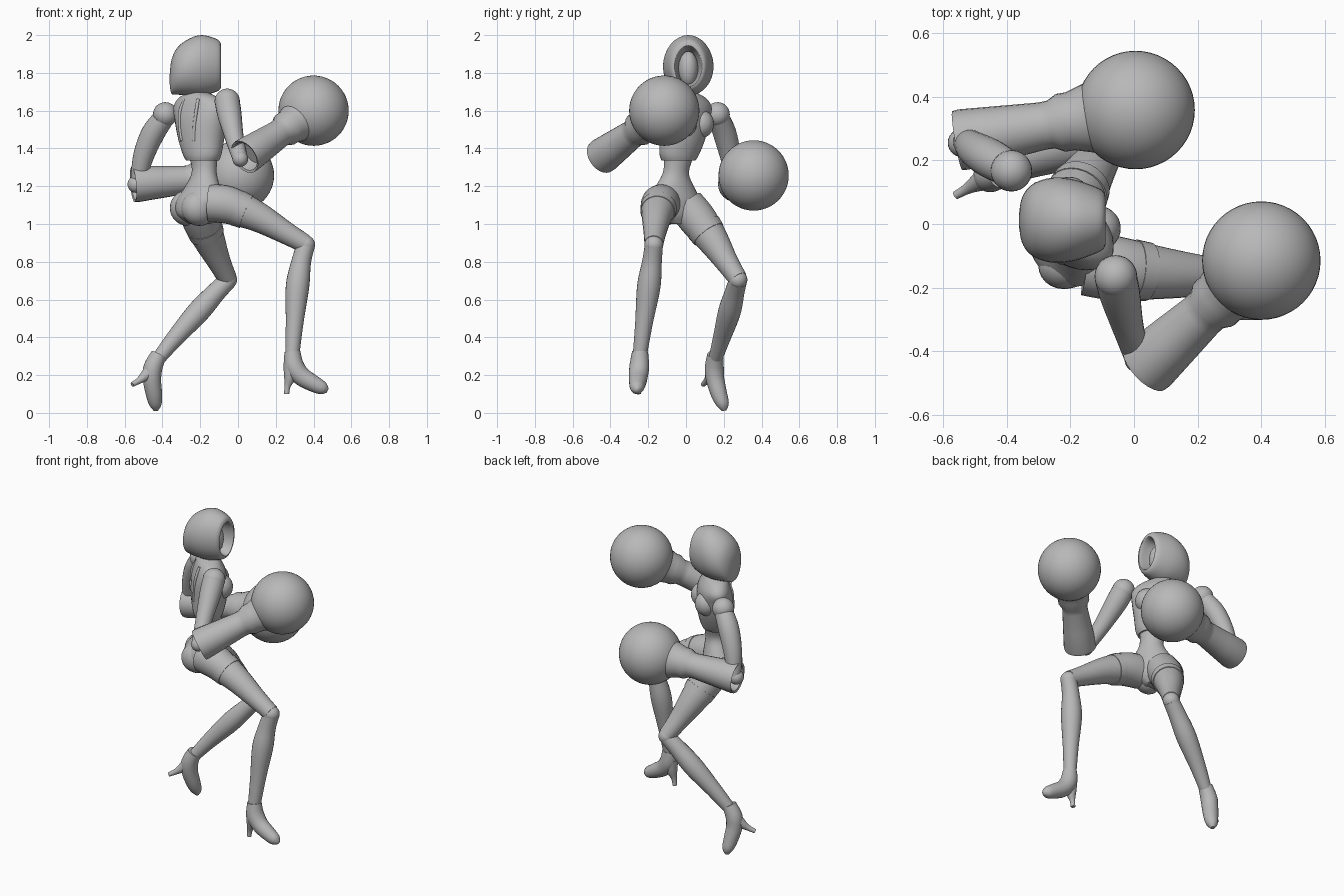
import bpy, bmesh, math
from mathutils import Vector, Matrix

cube = bpy.data.objects.get("Cube")
if cube:
    bpy.data.objects.remove(cube, do_unlink=True)

grey = bpy.data.materials.new("plain_grey")
grey.use_nodes = True
grey.diffuse_color = (0.48, 0.48, 0.48, 1)
grey.node_tree.nodes["Principled BSDF"].inputs["Base Color"].default_value = grey.diffuse_color


def finish(name, bm, angle=50):
    bmesh.ops.recalc_face_normals(bm, faces=bm.faces)
    mesh = bpy.data.meshes.new(name)
    bm.to_mesh(mesh)
    bm.free()
    mesh.materials.append(grey)
    ob = bpy.data.objects.new(name, mesh)
    bpy.context.collection.objects.link(ob)
    bpy.ops.object.select_all(action='DESELECT')
    ob.select_set(True)
    bpy.context.view_layer.objects.active = ob
    bpy.ops.object.shade_smooth_by_angle(angle=math.radians(angle))
    return ob


def smooth_rows(rows, steps=5):
    """Run a Catmull-Rom curve through rows of numbers."""
    out = []
    for i in range(len(rows) - 1):
        a, b, c, d = (Vector(rows[min(max(k, 0), len(rows) - 1)]) for k in range(i - 1, i + 3))
        for s in range(steps):
            t = s / steps
            out.append(b + (c - a) * t / 2 + (2 * a - 5 * b + 4 * c - d) * t * t / 2
                       + (3 * b - a - 3 * c + d) * t ** 3 / 2)
    return out + [Vector(rows[-1])]


def loft(name, rings, sides=24):
    """Skin a list of (centre, u, v) ellipses and cap both ends."""
    bm = bmesh.new()
    loops = []
    for c, u, v in rings:
        loops.append([bm.verts.new(c + u * math.cos(a) + v * math.sin(a))
                      for a in (2 * math.pi * k / sides for k in range(sides))])
    for p, q in zip(loops, loops[1:]):
        for k in range(sides):
            j = (k + 1) % sides
            bm.faces.new((p[k], p[j], q[j], q[k]))
    bm.faces.new(loops[0])
    bm.faces.new(loops[-1])
    return finish(name, bm)


def tube(name, rows):
    """Round limb through points of x, y, z, radius."""
    pts = smooth_rows([Vector(r) for r in rows])
    axis = pts[-1].xyz - pts[0].xyz
    ref = Vector((0, 1, 0)) if abs(axis.y) < axis.length * 0.7 else Vector((1, 0, 0))
    rings = []
    for i, p in enumerate(pts):
        t = pts[min(i + 1, len(pts) - 1)].xyz - pts[max(i - 1, 0)].xyz
        u = t.cross(ref).normalized()
        v = t.cross(u).normalized()
        rings.append((p.xyz, u * p.w, v * p.w))
    return loft(name, rings)


def body(name, rows):
    """Upright trunk from rows of z, x, y, half width, half depth, facing."""
    rings = []
    for z, x, y, w, d, yaw in smooth_rows(rows):
        a = math.radians(yaw)
        rings.append((Vector((x, y, z)), Vector((math.cos(a), math.sin(a), 0)) * d,
                      Vector((-math.sin(a), math.cos(a), 0)) * w))
    return loft(name, rings, 32)


def ball(name, centre, radii, yaw=0, detail=24):
    bm = bmesh.new()
    bmesh.ops.create_uvsphere(bm, u_segments=2 * detail, v_segments=detail, radius=1)
    bm.transform(Matrix.Translation(centre) @ Matrix.Rotation(math.radians(yaw), 4, 'Z')
                 @ Matrix.Diagonal((*radii, 1)))
    return finish(name, bm)


# Pelvis, waist and neck
body("pelvis_and_waist", [
    (1.00, -.20, -.05, .05, .06, 30), (1.05, -.215, -.06, .12, .105, 30),
    (1.12, -.21, -.06, .145, .11, 32), (1.19, -.19, -.06, .115, .085, 34),
    (1.26, -.18, -.055, .075, .065, 36), (1.32, -.18, -.045, .075, .065, 38),
    (1.40, -.19, -.03, .10, .08, 42)])
tube("neck", [(-.21, 0, 1.62, .06), (-.205, 0, 1.70, .045), (-.19, .01, 1.80, .045)])

# Ribcage with bodice edge
body("bodice", [
    (1.335, -.187, -.04, .095, .08, 40), (1.37, -.19, -.035, .115, .092, 42),
    (1.45, -.195, -.02, .137, .105, 45), (1.55, -.20, -.01, .16, .105, 45),
    (1.62, -.205, 0, .17, .092, 45), (1.67, -.21, 0, .125, .07, 45),
    (1.695, -.208, 0, .055, .05, 45)])
front = Vector((1, 1, 0)).normalized()
left = Vector((-1, 1, 0)).normalized()
for side, label in ((1, "left"), (-1, "right")):
    ball(label + "_bust", Vector((-.2, -.01, 1.53)) + front * .06 + left * side * .065,
         (.07, .07, .075), detail=14)
    ball(label + "_buttock", (-.235 + side * -.03, -.055 + side * .06, 1.085),
         (.1, .085, .095), 32, 14)

# Harness straps across the back
for side, label in ((1, "left"), (-1, "right")):
    strap = []
    for z, out, wide in ((1.66, .066, .05), (1.60, .090, .06), (1.52, .098, .055), (1.44, .092, .045)):
        c = Vector((-.2, -.01 if z > 1.5 else -.02, z)) - front * out + left * side * wide
        strap.append((*c, .009))
    tube(label + "_back_strap", strap)

# Hood: rings from the inner lining, over the rim, to the closed back
hood_rows = [(-.20, .012, 1.83, .045, .085), (-.15, .012, 1.835, .058, .095),
             (-.10, .012, 1.835, .068, .105), (-.09, .012, 1.837, .078, .113),
             (-.11, .012, 1.84, .10, .138), (-.19, .012, 1.84, .128, .16),
             (-.26, .012, 1.83, .133, .15), (-.32, .012, 1.81, .112, .125),
             (-.352, .012, 1.78, .07, .09), (-.362, .012, 1.765, .01, .02)]
loft("hood", [(Vector((x, y, z)), Vector((0, ry, 0)), Vector((0, 0, rz)))
              for x, y, z, ry, rz in smooth_rows(hood_rows)], 32)
ball("face", (-.18, .012, 1.82), (.06, .052, .095), detail=16)

# Arms
tube("right_upper_arm", [(-.057, -.165, 1.65, .066), (-.045, -.22, 1.58, .064),
                         (-.02, -.32, 1.46, .05), (.01, -.42, 1.35, .04)])
tube("left_upper_arm", [(-.39, .172, 1.565, .055), (-.45, .205, 1.48, .062),
                        (-.50, .235, 1.36, .055), (-.53, .262, 1.22, .04)])
ball("right_shoulder", (-.057, -.165, 1.65), (.067,) * 3, detail=14)
ball("left_shoulder", (-.385, .167, 1.58), (.065,) * 3, detail=14)
ball("right_elbow", (.012, -.425, 1.345), (.042,) * 3, detail=12)
ball("left_elbow", (-.54, .255, 1.21), (.045,) * 3, detail=12)

# Flared gauntlets and round gloves; the first rows make the open sleeve end
sleeve = ((.07, .07), (.005, .082), (0, .094), (.02, .096), (.14, .086), (.27, .075),
          (.30, .076), (.33, .092), (.36, .092), (.42, .11))
for label, start, end in (("right", (.035, -.45, 1.355), (.40, -.115, 1.60)),
                          ("left", (-.555, .262, 1.21), (.005, .358, 1.257))):
    a, b = Vector(start), Vector(end)
    d = (b - a).normalized()
    u = d.orthogonal().normalized()
    v = d.cross(u)
    loft(label + "_gauntlet", [(a + d * s, u * r, v * r) for s, r in sleeve])
    ball(label + "_glove", b, (.186,) * 3)

# Legs
tube("right_thigh", [(-.15, -.125, 1.11, .10), (-.05, -.14, 1.10, .10), (.10, -.155, 1.04, .08),
                     (.25, -.165, .955, .06), (.355, -.17, .895, .05)])
tube("left_thigh", [(-.215, .0, 1.10, .10), (-.195, .065, 1.02, .10), (-.15, .145, .91, .083),
                    (-.10, .215, .80, .062), (-.055, .275, .71, .05)])
tube("right_shin", [(.36, -.17, .89, .048), (.335, -.18, .80, .052), (.315, -.197, .67, .062),
                    (.30, -.222, .48, .047), (.287, -.245, .30, .037)])
tube("left_shin", [(-.055, .275, .70, .048), (-.115, .258, .64, .052), (-.21, .23, .535, .06),
                   (-.33, .19, .40, .047), (-.415, .158, .295, .037)])
ball("right_knee", (.358, -.17, .89), (.05,) * 3, detail=12)
ball("left_knee", (-.055, .275, .705), (.05,) * 3, detail=12)

# Thigh bands
tube("right_thigh_band", [(.0, -.145, 1.083, .097), (.045, -.15, 1.064, .092)])
tube("left_thigh_band", [(-.178, .095, .98, .098), (-.165, .12, .945, .093)])

# High-heeled shoes
tube("right_shoe", [(.288, -.243, .325, .042), (.297, -.247, .25, .052), (.335, -.252, .195, .05),
                    (.40, -.257, .155, .044), (.45, -.26, .13, .034), (.475, -.26, .118, .012)])
tube("right_heel", [(.285, -.248, .26, .045), (.275, -.25, .19, .032),
                    (.262, -.252, .14, .016), (.257, -.252, .10, .014)])
tube("left_shoe", [(-.418, .155, .31, .042), (-.45, .15, .24, .05), (-.455, .155, .175, .048),
                   (-.445, .175, .10, .043), (-.437, .195, .045, .033), (-.435, .203, .012, .012)])
tube("left_heel", [(-.45, .15, .24, .042), (-.487, .132, .20, .03),
                   (-.525, .11, .17, .017), (-.56, .09, .15, .013)])
